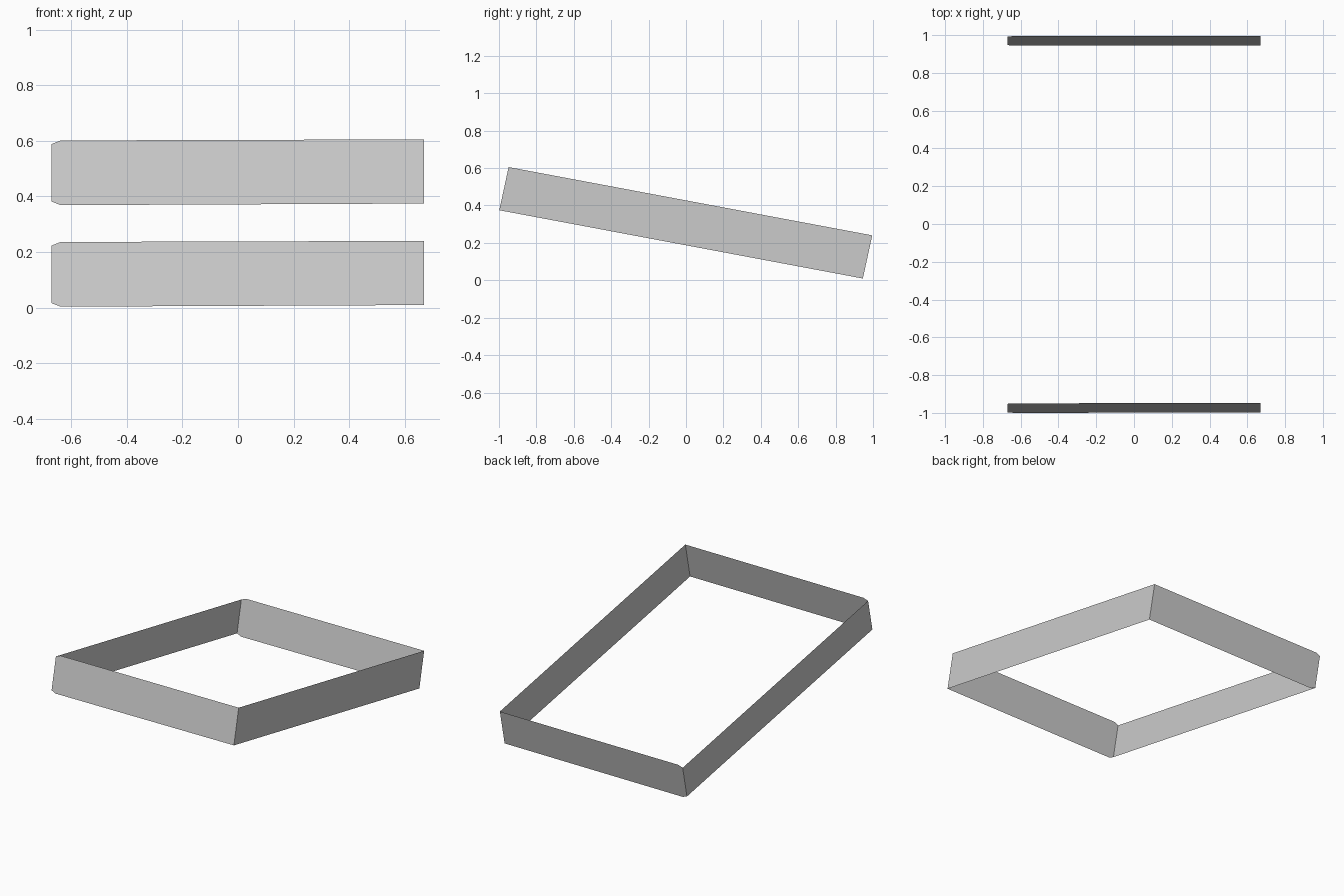
import bpy
import bmesh
from mathutils import Vector

if "Cube" in bpy.data.objects:
    bpy.data.objects.remove(bpy.data.objects["Cube"])

# Tilted frame: centre line of the band at the front and back ends
front = Vector((0, -0.974, 0.487))
back = Vector((0, 0.970, 0.122))
across = Vector((0, 0.212, 0.977))  # direction of the band's width

# Station across the frame: x, shift along width, half width
stations = [(-0.670, -0.002, 0.106), (-0.638, -0.002, 0.119), (0.669, 0.003, 0.118)]


def pair(bm, end, station):
    x, shift, half = station
    mid = end + across * shift + Vector((x, 0, 0))
    return bm.verts.new(mid - across * half), bm.verts.new(mid + across * half)


# One closed thin strip running round all four sides
bm = bmesh.new()
ring = [pair(bm, front, s) for s in stations]
ring += [pair(bm, back, s) for s in reversed(stations)]
for i, (low, high) in enumerate(ring):
    low2, high2 = ring[(i + 1) % len(ring)]
    bm.faces.new((low, low2, high2, high))

mesh = bpy.data.meshes.new("frame_band")
bm.to_mesh(mesh)
bm.free()
band = bpy.data.objects.new("frame_band", mesh)
bpy.context.collection.objects.link(band)
